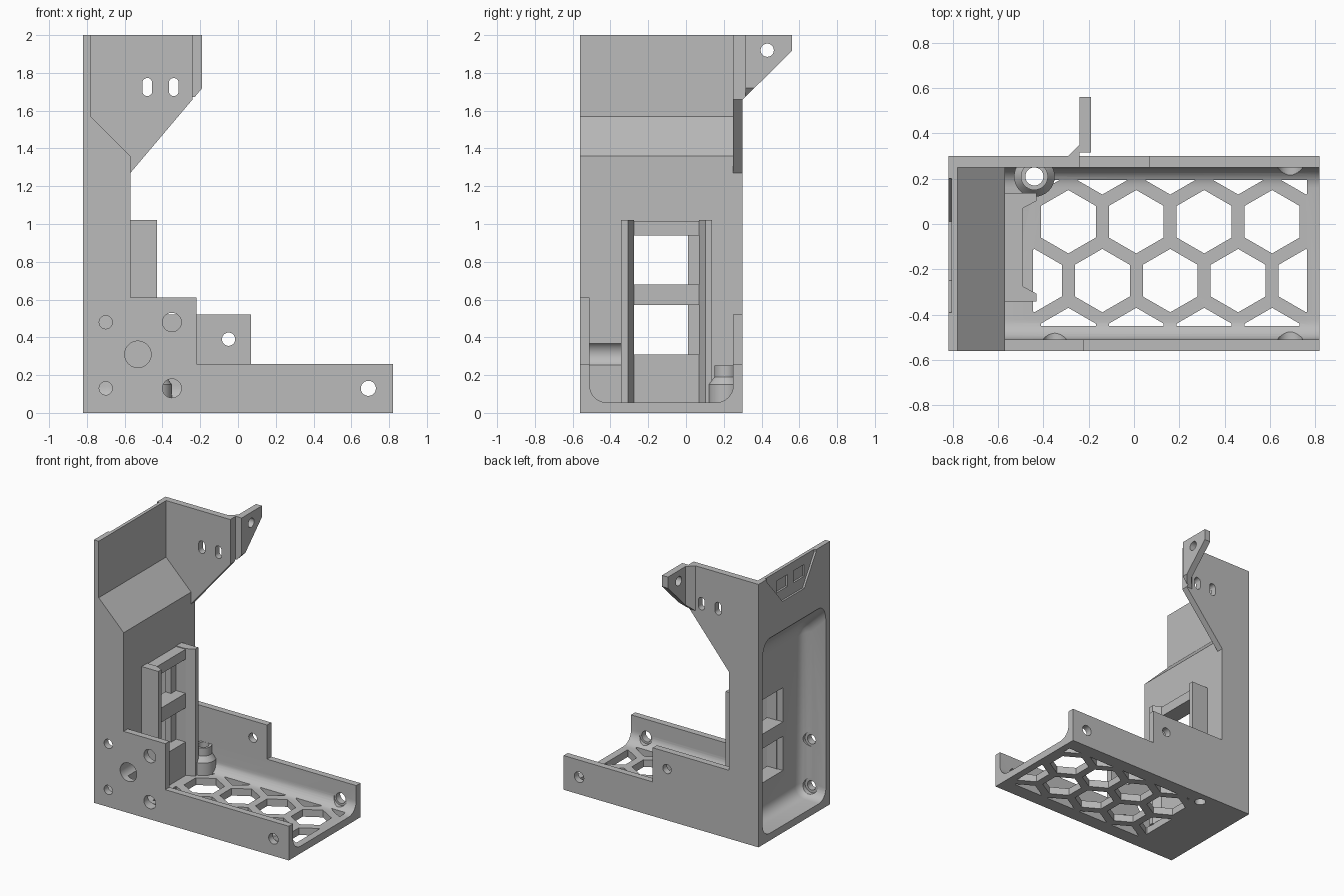
import bpy, bmesh, math
from mathutils import Vector

cube = bpy.data.objects.get("Cube")
if cube:
    bpy.data.objects.remove(cube, do_unlink=True)

grey = bpy.data.materials.new("plain grey")
grey.use_nodes = True
GREY = (0.5, 0.5, 0.5, 1)
grey.diffuse_color = GREY
grey.node_tree.nodes["Principled BSDF"].inputs["Base Color"].default_value = GREY

# where a profile point (u, v) and depth d go, by extrusion axis
PLACE = {"x": lambda u, v, d: (d, u, v),
         "y": lambda u, v, d: (u, d, v),
         "z": lambda u, v, d: (u, v, d)}


def add_prism(bm, axis, pts, lo, hi):
    f = PLACE[axis]
    a = [bm.verts.new(f(u, v, lo)) for u, v in pts]
    b = [bm.verts.new(f(u, v, hi)) for u, v in pts]
    bm.faces.new(a)
    bm.faces.new(b[::-1])
    for i in range(len(pts)):
        j = (i + 1) % len(pts)
        bm.faces.new((a[i], b[i], b[j], a[j]))


def prisms(name, items):
    bm = bmesh.new()
    for item in items:
        add_prism(bm, *item)
    bmesh.ops.recalc_face_normals(bm, faces=bm.faces)
    mesh = bpy.data.meshes.new(name)
    bm.to_mesh(mesh)
    bm.free()
    mesh.materials.append(grey)
    ob = bpy.data.objects.new(name, mesh)
    bpy.context.collection.objects.link(ob)
    return ob


def prism(name, axis, pts, lo, hi):
    return prisms(name, [(axis, pts, lo, hi)])


def rect(u0, u1, v0, v1):
    return [(u0, v0), (u1, v0), (u1, v1), (u0, v1)]


def circle(u, v, r, n=32, start=0.0):
    return [(u + r * math.cos(start + math.tau * i / n),
             v + r * math.sin(start + math.tau * i / n)) for i in range(n)]


def slot(u, v, r, half):
    return [(p, q + (half if q > v else -half)) for p, q in circle(u, v, r, 24, 0.1)]


def apply(ob):
    dg = bpy.context.evaluated_depsgraph_get()
    mesh = bpy.data.meshes.new_from_object(ob.evaluated_get(dg))
    ob.modifiers.clear()
    ob.data = mesh


def boolean(ob, tool, op="DIFFERENCE"):
    m = ob.modifiers.new("cut", "BOOLEAN")
    m.operation, m.solver, m.object = op, "EXACT", tool
    apply(ob)
    bpy.data.objects.remove(tool, do_unlink=True)


def cut(ob, *items):
    for item in items:
        boolean(ob, prisms("cutter", [item]))


FRONT, BACK, WALL, FLOOR = -0.56, 0.30, 0.05, 0.055
IN_F, IN_B = FRONT + WALL, BACK - WALL
LEFT, WEB, END = -0.82, -0.57, 0.82

# column: hollow from the outer side, narrowing to a thin upper plate
column = prism("column", "y", [(LEFT, 0), (WEB, 0), (WEB, 1.36), (-0.78, 1.57),
                               (-0.78, 2), (LEFT, 2)], FRONT, BACK)
recess = prism("recess", "y", [(-1.3, FLOOR), (-0.62, FLOOR), (-0.62, 1.34),
                               (-1.3, 2.02)], IN_F, IN_B)
bev = recess.modifiers.new("round", "BEVEL")
bev.width, bev.segments = 0.085, 6
apply(recess)
boolean(column, recess)

port = ("y", circle(-0.53, 0.31, 0.07, 48), -0.7, -0.345)
cut(column, port)
for z in (0.13, 0.48):
    cut(column, ("y", circle(-0.70, z, 0.035), -0.7, -0.45),
        ("y", circle(-0.70, z, 0.055), IN_F, -0.40))
for z in (0.31, 0.68):
    cut(column, ("x", rect(-0.28, 0.01, z, z + 0.26), -0.7, -0.5))

# shallow pocket and two deeper slots near the top of the outer face
cut(column, ("x", [(0.2, 2.1), (0.2, 1.98), (0.01, 1.76), (-0.25, 1.76),
                   (-0.39, 1.98), (-0.39, 2.1)], -0.9, -0.805))
for y in (-0.27, -0.07):
    cut(column, ("x", rect(y, y + 0.13, 1.84, 1.93), -0.9, -0.79))

# tray: channel with rounded inner corners
R = 0.09


def corner(cy, a0):
    return [(cy + R * math.cos(a0 + i * math.pi / 16),
             FLOOR + R + R * math.sin(a0 + i * math.pi / 16)) for i in range(9)]


channel = [(FRONT, 0), (BACK, 0), (BACK, 0.26), (IN_B, 0.26)]
channel += corner(IN_B - R, math.pi * 1.5)[::-1] + corner(IN_F + R, math.pi)[::-1]
channel += [(IN_F, 0.26), (FRONT, 0.26)]
tray = prism("tray", "x", channel, WEB, END)

# honeycomb openings trimmed to a rectangle
hexes = []
for row in range(4):
    for col in range(6):
        x = -0.59 + 0.30 * col - (0.15 if row % 2 else 0)
        hexes.append(("z", circle(x, 0.27 - 0.26 * row + 0.0, 0.14, 6, math.pi / 6), -0.1, 0.2))
hexes = [(a, [(p + 0.15, q) for p, q in pts], lo, hi) for a, pts, lo, hi in hexes]
comb = prisms("comb", hexes)
boolean(comb, prism("trim", "z", rect(-0.445, 0.765, -0.45, 0.195), -0.05, 0.15), "INTERSECT")
boolean(tray, comb)

post_x, post_y = -0.44, 0.21
cut(tray, port,
    ("y", circle(-0.35, 0.13, 0.05), -0.7, -0.40),
    ("y", circle(0.69, 0.13, 0.04), -0.7, 0.5),
    ("y", circle(0.69, 0.13, 0.055), IN_F, IN_B),
    ("z", circle(post_x, post_y, 0.04), -0.1, 0.3))

# raised parts of the front and back walls
front_guard = prism("front_guard", "y", rect(WEB, -0.22, 0.26, 0.61), FRONT, IN_F)
cut(front_guard, port, ("y", circle(-0.35, 0.48, 0.05), -0.7, -0.4))
back_guard = prism("back_guard", "y", rect(WEB, 0.07, 0.26, 0.52), IN_B, BACK)
cut(back_guard, ("y", circle(-0.05, 0.39, 0.035), 0.1, 0.5))

# upper back wing with two slots
wing = prism("back_wing", "y", [(-0.78, 2), (-0.78, 1.57), (WEB, 1.36), (WEB, 1.27),
                                (-0.24, 1.66), (-0.24, 2)], IN_B, BACK)
for x in (-0.48, -0.34):
    cut(wing, ("y", slot(x, 1.725, 0.026, 0.022), 0.1, 0.5))

# ear standing out behind the wing, with a gusset at its root
ear = prism("ear", "z", [(-0.29, 0.30), (-0.24, 0.30), (-0.24, 0.315), (-0.19, 0.315),
                         (-0.19, 0.56), (-0.24, 0.56), (-0.24, 0.35)], 1.5, 2)
cut(ear, ("x", [(0.2, 1.56), (0.56, 1.915), (0.7, 2.05), (0.7, 1.2), (0.2, 1.2)], -0.5, 0),
    ("y", [(-0.57, 1.27), (-0.1, 1.825), (-0.1, 1.1), (-0.57, 1.1)], 0.2, 0.4),
    ("x", circle(0.43, 1.92, 0.035), -0.5, 0))

# ladder bracket: two hooked rails joined by a web with two windows
MID = -0.103
rail = [(WEB, 0.24), (-0.43, 0.24), (-0.43, 0.205), (-0.49, 0.173), (WEB, 0.173)]
prisms("bracket_rails", [("z", [(x, MID + s * y) for x, y in rail], 0.05, 1.02)
                         for s in (-1, 1)])
prisms("bracket_web", [("x", rect(MID - 0.173, MID + 0.173, a, b), WEB, -0.49)
                       for a, b in ((0.05, 0.31), (0.57, 0.68), (0.94, 1.015))])

# hollow stepped post
steps = [(0.04, 0.0), (0.09, 0.0), (0.09, 0.15), (0.06, 0.19), (0.06, 0.25), (0.04, 0.25)]
bm = bmesh.new()
rings = [[bm.verts.new((x, y, z)) for x, y in circle(post_x, post_y, r)] for r, z in steps]
for k in range(len(rings)):
    a, b = rings[k], rings[(k + 1) % len(rings)]
    for i in range(len(a)):
        j = (i + 1) % len(a)
        bm.faces.new((a[i], a[j], b[j], b[i]))
bmesh.ops.recalc_face_normals(bm, faces=bm.faces)
mesh = bpy.data.meshes.new("post")
bm.to_mesh(mesh)
bm.free()
mesh.materials.append(grey)
post = bpy.data.objects.new("post", mesh)
bpy.context.collection.objects.link(post)
cut(post, ("y", rect(-1, 1, -0.5, 0.5), 0.29, 0.5))

# smooth the rounded surfaces, keep the corners sharp
parts = [o for o in bpy.context.collection.objects if o.type == "MESH"]
for ob in parts:
    ob.select_set(True)
bpy.context.view_layer.objects.active = column
bpy.ops.object.shade_smooth_by_angle(angle=math.radians(25))
